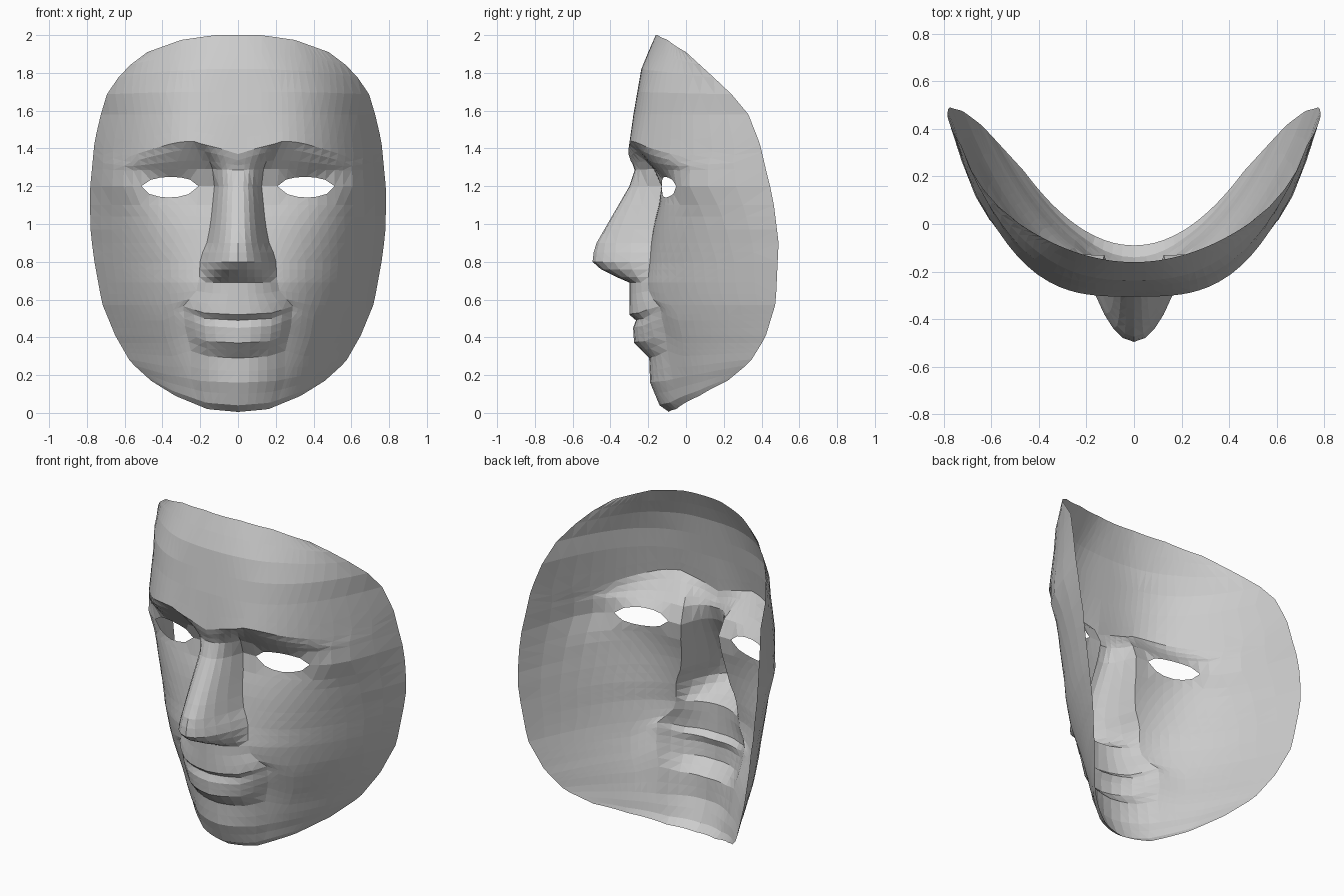
import bpy, bmesh, math

if "Cube" in bpy.data.objects:
    bpy.data.objects.remove(bpy.data.objects["Cube"])


def curve(points):
    """Piecewise linear lookup through (position, value) points in rising order."""
    def look(p):
        if p <= points[0][0]:
            return points[0][1]
        for (a, va), (b, vb) in zip(points, points[1:]):
            if p <= b:
                return va + (vb - va) * (p - a) / (b - a)
        return points[-1][1]
    return look


# Outline of the mask: half width and depth of the side rim by height
rim_x = curve([(.17, .46), (.27, .57), (.41, .65), (.58, .72), (.8, .76), (.95, .78), (1.17, .785),
               (1.43, .76), (1.55, .735), (1.7, .69), (1.82, .6), (1.91, .48)])
rim_y = curve([(.17, .22), (.27, .34), (.4, .42), (.58, .475), (.9, .49), (1.15, .46), (1.43, .39),
               (1.58, .33), (1.7, .23), (1.91, 0)])
# Curved chin and hairline edges: share of the rise or drop across the width
chin_edge = curve([(0, 0), (.35, .09), (.72, .515), (1, 1)])
hair_edge = curve([(0, 0), (.25, 0), (.625, .28), (1, 1)])

# Face shell: depth near the middle and roundness of the cross-section
shell_y = curve([(.005, -.09), (.04, -.13), (.16, -.16), (.29, -.18), (.5, -.23), (.69, -.225), (.8, -.205),
                 (1, -.17), (1.15, -.13), (1.25, -.13), (1.33, -.21), (1.42, -.305), (1.6, -.275),
                 (1.83, -.235), (2, -.16)])
roundness = curve([(.1, 2), (.5, 2.4), (.8, 2.9), (1, 3.5), (1.2, 4.5), (1.33, 3.9), (1.42, 3.2), (1.7, 3), (2, 2)])

# Raised middle: nose, lips and chin, as centre profile, half width and bluntness
ridge_y = curve([(.005, -.09), (.04, -.14), (.16, -.19), (.29, -.195), (.37, -.275), (.45, -.28),
                 (.49, -.265), (.52, -.30), (.69, -.30), (.72, -.37), (.76, -.45), (.8, -.495), (.88, -.485),
                 (1.26, -.265), (1.33, -.28), (1.42, -.305), (1.6, -.275), (1.83, -.235), (2, -.16)])
ridge_w = curve([(0, .2), (.16, .25), (.29, .25), (.4, .28), (.52, .29), (.63, .22), (.72, .205), (.82, .2),
                 (.9, .165), (1.0, .145), (1.25, .12), (1.33, .15), (1.42, .2)])
ridge_p = curve([(0, 1.8), (.29, 2), (.52, 2.2), (.69, 2), (.85, 2), (1, 2.5), (1.25, 2.7)])

# Rows lifted into an arched brow and upturned mouth corners
brow_arch = curve([(0, -.05), (.1, -.02), (.27, .02), (.4, .01), (.6, -.03), (.75, -.065), (.92, -.02), (1, 0)])
brow_rows = curve([(1.25, 0), (1.29, .1), (1.33, .4), (1.38, .85), (1.42, 1), (1.48, .6), (1.58, 0)])
smile_arch = curve([(0, 0), (.13, .01), (.21, .05), (.26, .04), (.42, 0)])
smile_rows = curve([(.17, 0), (.35, 1), (.5, 1), (.69, 0)])

RIDGE = .21                                   # columns up to here follow the nose and mouth
columns = [0, .05, .09, .13, .17, RIDGE, .26, .31, .37, .43, .5, .56, .62, .675, .73, .79, .86, .93, 1]
rows = [2, 1.91, 1.82, 1.7, 1.58, 1.48, 1.42, 1.38, 1.33, 1.29, 'upper', 'lower', 1.1, 1.04, .97, .9,
        .85, .8, .76, .72, .69, .63, .57, .52, .49, .45, .41, .37, .33, .29, .22, .16, .1, .04, .005]
EYE_IN, EYE_OUT, EYE_Z = .31, .675, 1.2


def bump(x, z, cx, cz, wx, wz):
    return math.exp(-((x - cx) / wx) ** 2 - ((z - cz) / wz) ** 2)


def eye_opening(t):
    k = (t - EYE_IN) / (EYE_OUT - EYE_IN)
    return math.sin(math.pi * k) ** .5 if .001 < k < .999 else 0


def surface_point(row, t):
    # the two eyelid rows part between the eye corners and meet elsewhere
    if row == 'upper':
        r = EYE_Z + .05 * eye_opening(t)
    elif row == 'lower':
        r = EYE_Z - .06 * eye_opening(t)
    else:
        r = row
    # rows bend to follow the chin and hairline
    rise = .165 * max(0, 1 - (r - .005) / .35)
    drop = .09 * max(0, 1 - (2 - r) / .35)
    edge = r + rise - drop
    width = rim_x(edge)
    w = min(ridge_w(r), .45 * width)
    x = t / RIDGE * w if t <= RIDGE else w + (t - RIDGE) / (1 - RIDGE) * (width - w)
    s = x / width
    z = r + rise * chin_edge(s) - drop * hair_edge(s)
    z += brow_arch(t) * brow_rows(r) + smile_arch(t) * smile_rows(r)
    # depth: shell plus raised middle
    base = shell_y(r)
    y = base + (rim_y(edge) - base) * s ** roundness(r)
    if x < w:
        y += (ridge_y(r) - base) * (1 - (x / w) ** ridge_p(r))
    # mouth corner crease and cheekbone
    y += .01 * bump(x, r, .28, .5, .035, .04)
    y -= .04 * bump(x, r, .63, 1.22, .09, .12)
    return x, y, z


# Half face sheet
bm = bmesh.new()
grid = [[bm.verts.new(surface_point(row, t)) for t in columns] for row in rows]
for i in range(len(rows) - 1):
    if rows[i] == 'upper':
        continue                              # eye slit: the lid rows weld outside the eye
    for j in range(len(columns) - 1):
        bm.faces.new((grid[i][j], grid[i + 1][j], grid[i + 1][j + 1], grid[i][j + 1]))
bmesh.ops.remove_doubles(bm, verts=bm.verts, dist=.0005)
bmesh.ops.triangulate(bm, faces=bm.faces)

mesh = bpy.data.meshes.new("face_mask")
bm.to_mesh(mesh)
bm.free()
mask = bpy.data.objects.new("face_mask", mesh)
bpy.context.collection.objects.link(mask)

# Mirror to the full face
mirror = mask.modifiers.new("mirror", 'MIRROR')
mirror.use_clip = True
mirror.merge_threshold = .001
